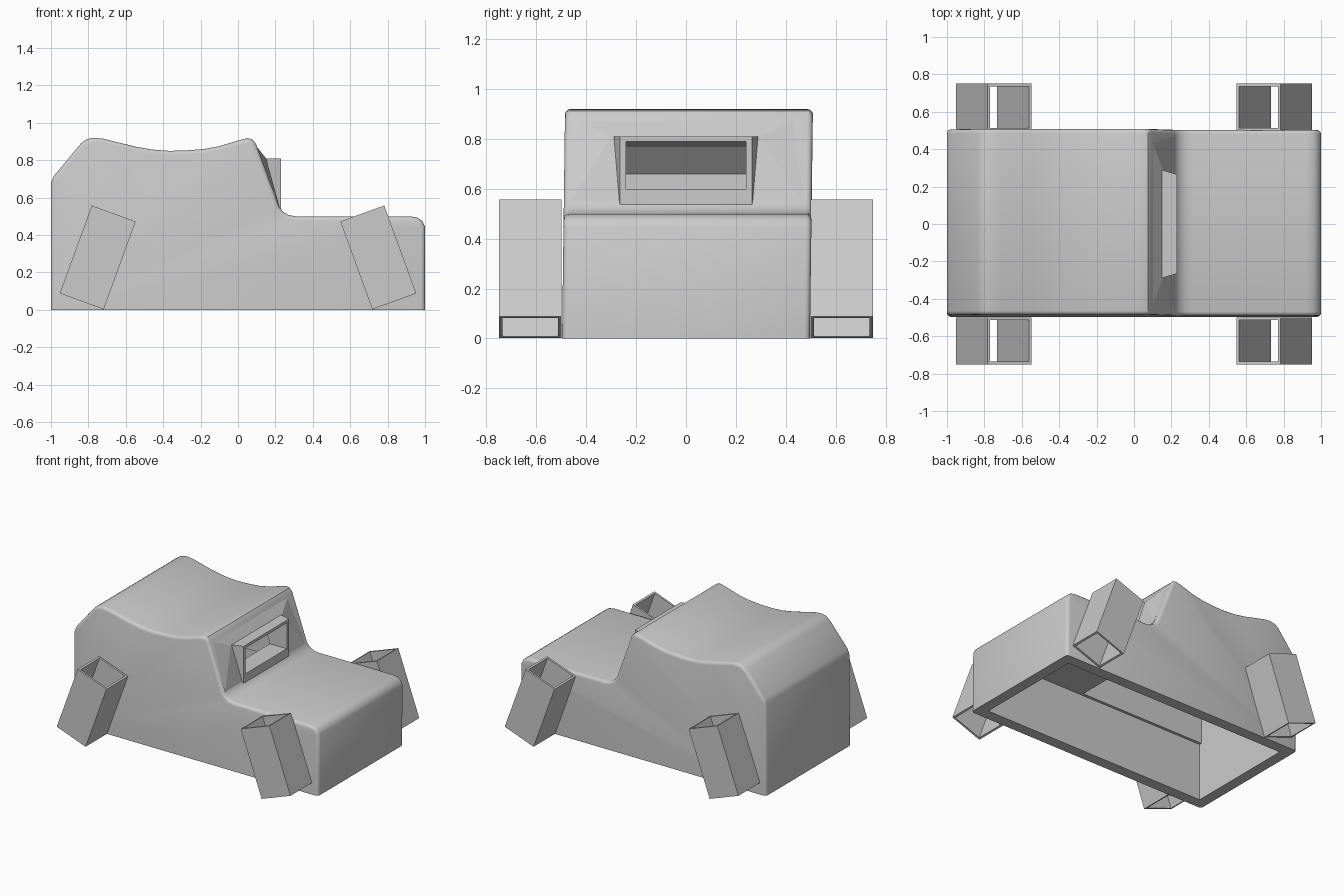
import bpy, bmesh, math
from mathutils import Matrix

cube = bpy.data.objects.get("Cube")
if cube:
    bpy.data.objects.remove(cube, do_unlink=True)

grey = bpy.data.materials.new("light_grey")
grey.use_nodes = True
colour = (0.6, 0.6, 0.6, 1)
grey.diffuse_color = colour
grey.node_tree.nodes["Principled BSDF"].inputs["Base Color"].default_value = colour


def finish(bm, name):
    bmesh.ops.recalc_face_normals(bm, faces=bm.faces[:])
    mesh = bpy.data.meshes.new(name)
    bm.to_mesh(mesh)
    bm.free()
    mesh.materials.append(grey)
    ob = bpy.data.objects.new(name, mesh)
    bpy.context.collection.objects.link(ob)
    return ob


def prism(profile, half):
    """Extrude an (x, z) profile along y from -half to +half."""
    bm = bmesh.new()
    face = bm.faces.new([bm.verts.new((x, -half, z)) for x, z in profile])
    out = bmesh.ops.extrude_face_region(bm, geom=[face])
    for v in out["geom"]:
        if isinstance(v, bmesh.types.BMVert):
            v.co.y = half
    return bm


def box(x0, x1, half, z0, z1):
    return prism([(x0, z0), (x1, z0), (x1, z1), (x0, z1)], half)


def hull(points):
    """Convex solid from points mirrored across y."""
    bm = bmesh.new()
    for x, y, z in points:
        for s in (-1, 1):
            bm.verts.new((x, s * y, z))
    bmesh.ops.convex_hull(bm, input=bm.verts[:])
    return bm


def select_only(ob):
    bpy.ops.object.select_all(action="DESELECT")
    ob.select_set(True)
    bpy.context.view_layer.objects.active = ob


def cut(ob, make_cutter):
    cutter = finish(make_cutter(), "cutter")
    cutter.hide_render = True
    mod = ob.modifiers.new("cut", "BOOLEAN")
    mod.operation = "DIFFERENCE"
    mod.solver = "EXACT"
    mod.object = cutter
    select_only(ob)
    bpy.ops.object.modifier_apply(modifier=mod.name)
    bpy.data.objects.remove(cutter, do_unlink=True)


# Body shell: side profile with a dipped roof and a flat bonnet
profile = [(-1, 0), (-1, .68), (-.985, .715), (-.84, .89), (-.81, .912),
           (-.77, .92), (-.72, .915), (-.55, .873), (-.46, .857),
           (-.37, .85), (-.28, .852), (-.18, .86), (-.1, .875), (0, .905),
           (.05, .918), (.075, .912), (.095, .89), (.22, .55), (.24, .525),
           (.27, .507), (.31, .5), (.92, .5), (.96, .493), (.985, .475),
           (1, .445), (1, 0)]
bm = prism(profile, .497)
rim = [e for e in bm.edges
       if abs(e.verts[0].co.y - e.verts[1].co.y) < .001
       and max(v.co.z for v in e.verts) > .01]
bmesh.ops.bevel(bm, geom=rim, offset=.022, segments=3, profile=.5,
                affect="EDGES", clamp_overlap=False)
for v in bm.verts:
    v.co.y += .013 * v.co.z
body = finish(bm, "body_shell")

# Hollow underside: wide lower space, narrower cabin space above
cut(body, lambda: box(-.92, .92, .415, -.1, .425))
cabin = [(-.92, .4), (.11, .4), (.11, .55), (.01, .82), (-.1, .79),
         (-.37, .77), (-.65, .8), (-.77, .82), (-.92, .66)]
cut(body, lambda: prism(cabin, .395))

# Windscreen panel and its raised frame
panel = finish(hull([(.09, .46, .885), (.15, .3, .81), (.205, .3, .585),
                     (.222, .465, .55), (.13, .46, .56), (.06, .46, .8)]),
               "windscreen_panel")
frame = finish(hull([(.23, .265, .53), (.23, .265, .81),
                     (.12, .298, .53), (.12, .298, .81)]), "window_frame")
for ob in (body, panel, frame):
    cut(ob, lambda: box(-.05, .4, .24, .6, .79))


# Slanted square tubes at the four corners
def tube(name, sx, sy):
    bm = bmesh.new()
    bmesh.ops.create_cube(bm, size=1, matrix=Matrix.Diagonal((.25, .25, .5, 1)))
    caps = [f for f in bm.faces if abs(f.normal.z) > .9]
    bmesh.ops.inset_individual(bm, faces=caps, thickness=.02)
    bmesh.ops.bridge_loops(bm, edges=[e for f in caps for e in f.edges])
    bmesh.ops.delete(bm, geom=caps, context="FACES_ONLY")
    place = Matrix.Translation((sx * .75, sy * .625, .28))
    bm.transform(place @ Matrix.Rotation(math.radians(-20 * sx), 4, "Y"))
    return finish(bm, name)


for sx, end in ((1, "left"), (-1, "right")):
    for sy, side in ((-1, "front"), (1, "back")):
        tube(f"{side}_{end}_tube", sx, sy)

# Smooth the body roundings, keep hard edges sharp
select_only(body)
bpy.ops.object.shade_smooth_by_angle(angle=math.radians(32))
